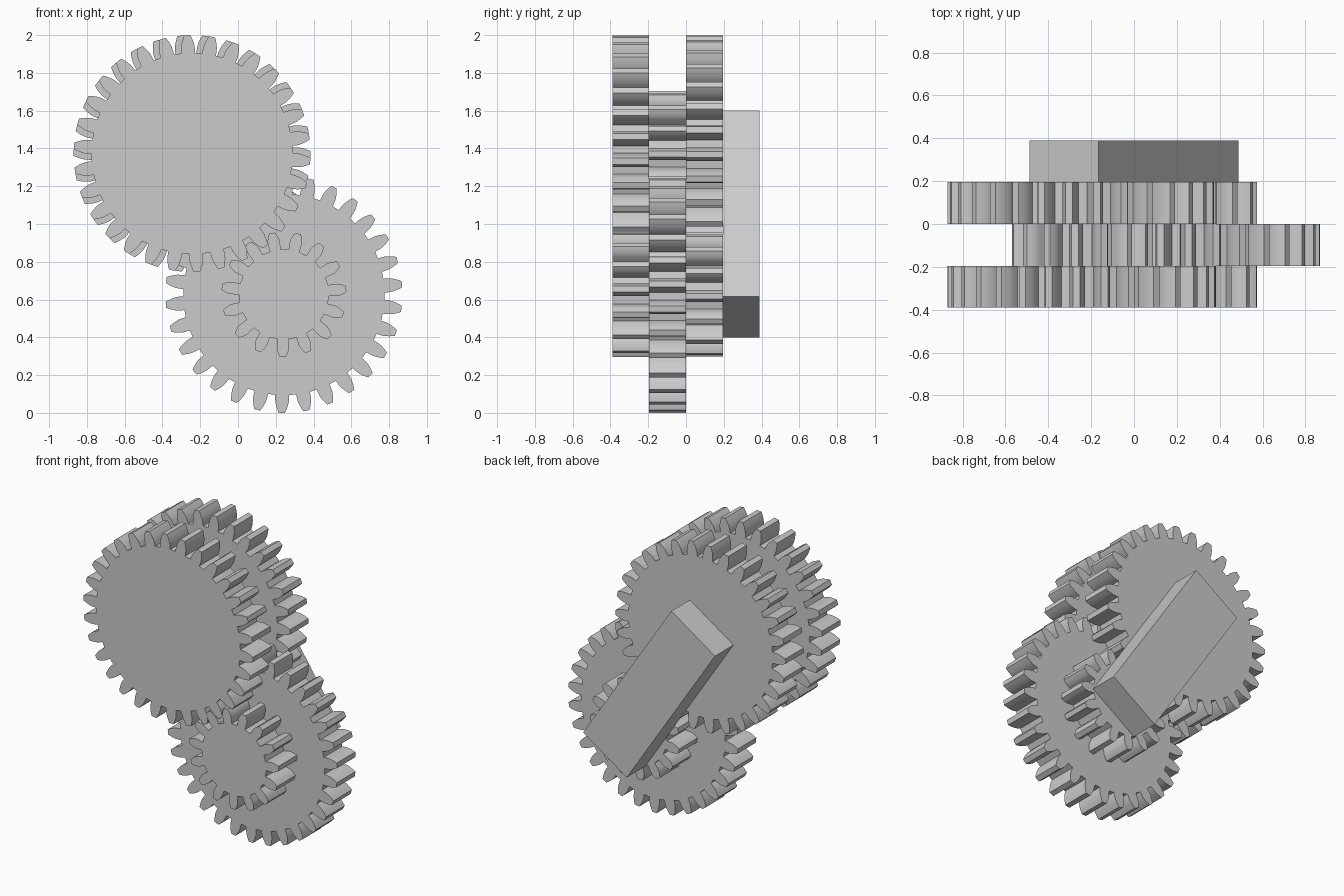
import bpy, bmesh, math

if "Cube" in bpy.data.objects:
    bpy.data.objects.remove(bpy.data.objects["Cube"])

grey = bpy.data.materials.new("plain_grey")
grey.diffuse_color = (0.6, 0.6, 0.6, 1)
grey.use_nodes = True
grey.node_tree.nodes["Principled BSDF"].inputs["Base Color"].default_value = grey.diffuse_color


def prism(name, profile, y0, y1, smooth=False):
    """Extrude an (x, z) outline from y0 to y1."""
    bm = bmesh.new()
    face = bm.faces.new([bm.verts.new((x, y0, z)) for x, z in profile])
    ext = bmesh.ops.extrude_face_region(bm, geom=[face])
    verts = [g for g in ext["geom"] if isinstance(g, bmesh.types.BMVert)]
    bmesh.ops.translate(bm, verts=verts, vec=(0, y1 - y0, 0))
    bmesh.ops.recalc_face_normals(bm, faces=bm.faces[:])
    for f in bm.faces:
        f.smooth = smooth and len(f.verts) == 4
    mesh = bpy.data.meshes.new(name)
    bm.to_mesh(mesh)
    bm.free()
    if smooth:
        mesh.set_sharp_from_angle(angle=math.radians(30))
    mesh.materials.append(grey)
    ob = bpy.data.objects.new(name, mesh)
    bpy.context.collection.objects.link(ob)
    return ob


def gear_profile(center, teeth, root, pitch, tip, phase):
    """Involute gear outline; phase is the angle of one tooth in degrees."""
    base = pitch * math.cos(math.radians(20))

    def inv(r):
        a = math.acos(min(1, base / r))
        return math.tan(a) - a

    start = max(root, base)
    radii = [start + (tip - start) * i / 5 for i in range(6)]
    flank = [(r, 0.97 * math.pi / (2 * teeth) + inv(pitch) - inv(r)) for r in radii]
    if root < base:
        flank.insert(0, (root, flank[0][1] * 1.05))
    tooth = [(r, -h) for r, h in flank] + [(r, h) for r, h in reversed(flank)]
    pts = []
    for k in range(teeth):
        mid = math.radians(phase) + 2 * math.pi * k / teeth
        for r, a in tooth:
            pts.append((center[0] + r * math.cos(mid + a),
                        center[1] + r * math.sin(mid + a)))
    return pts


UPPER, LOWER = (-0.243, 1.373), (0.243, 0.627)
BIG = (30, 0.533, 0.593, 0.627)
SMALL = (15, 0.238, 0.297, 0.331)

# Three layers of meshing gears, each a large wheel and a pinion
gears = [
    ("front_large_gear", UPPER, BIG, 8.3, -0.39),
    ("front_pinion", LOWER, SMALL, 5.0, -0.39),
    ("middle_large_gear", LOWER, BIG, 5.0, -0.195),
    ("middle_pinion", UPPER, SMALL, -0.4, -0.195),
    ("rear_large_gear", UPPER, BIG, -0.4, 0.0),
    ("rear_pinion", LOWER, SMALL, 22.4, 0.0),
]
for name, center, size, phase, y in gears:
    prism(name, gear_profile(center, *size, phase), y, y + 0.195, smooth=True)

# Slanted backing bar joining both axes
prism("rear_bar", [(0.165, 0.4), (0.487, 0.615), (-0.165, 1.6), (-0.487, 1.385)],
      0.195, 0.39)
